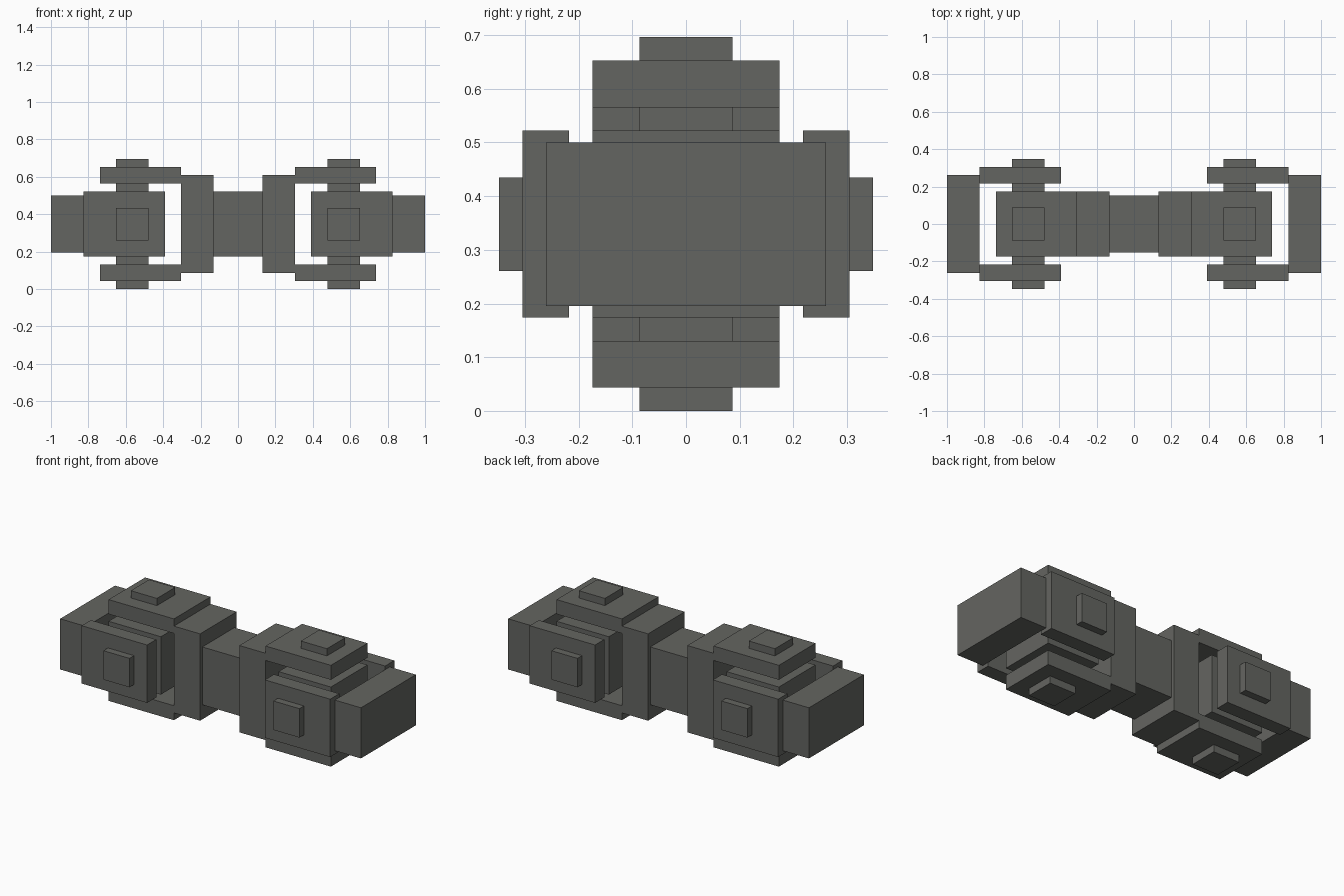
import bpy
from mathutils import Vector

if "Cube" in bpy.data.objects:
    bpy.data.objects.remove(bpy.data.objects["Cube"])

U = 2 / 46          # one modelling step: the joint is 46 steps long
MID = 8 * U         # height of the shaft axis

metal = bpy.data.materials.new("dark_grey_metal")
metal.diffuse_color = (0.127, 0.130, 0.119, 1)
metal.use_nodes = True
metal.node_tree.nodes["Principled BSDF"].inputs["Base Color"].default_value = metal.diffuse_color


def box(name, center, size):
    """Box given in steps, measured from the middle of the shaft axis."""
    bpy.ops.mesh.primitive_cube_add(size=1)
    ob = bpy.context.object
    ob.name = name
    for v in ob.data.vertices:
        v.co = Vector(c * s for c, s in zip(v.co, size)) * U
    ob.location = Vector(center) * U + Vector((0, 0, MID))
    ob.data.materials.append(metal)
    return ob


# Middle shaft linking the two joints
box("middle_shaft", (0, 0, 0), (6, 7, 8))

for side, s in (("left", -1), ("right", 1)):
    # Inner yoke: upright base with upper and lower arms
    box(f"{side}_inner_yoke_base", (5 * s, 0, 0), (4, 8, 12))
    for end, t in (("lower", -1), ("upper", 1)):
        box(f"{side}_{end}_yoke_arm", (12 * s, 0, 6 * t), (10, 8, 2))

    # Outer yoke: flat end block with front and back arms
    box(f"{side}_end_block", (21 * s, 0, 0), (4, 12, 7))
    for end, t in (("front", -1), ("back", 1)):
        box(f"{side}_{end}_yoke_arm", (14 * s, 6 * t, 0), (10, 2, 8))

    # Cross: central cube with one pin through each pair of arms
    box(f"{side}_cross_cube", (13 * s, 0, 0), (8, 8, 8))
    box(f"{side}_vertical_pin", (13 * s, 0, 0), (4, 4, 16))
    box(f"{side}_horizontal_pin", (13 * s, 0, 0), (4, 16, 4))
